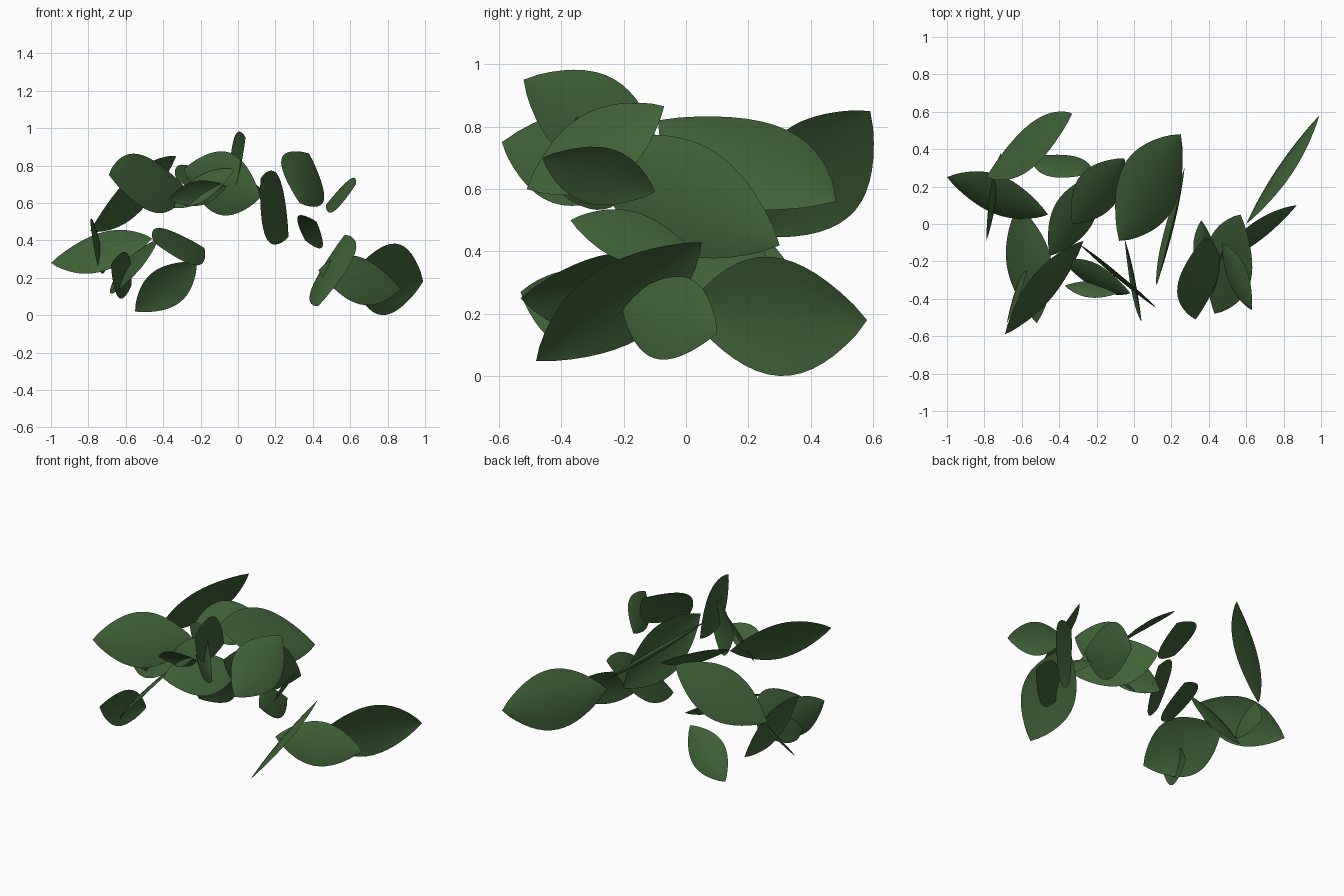
import bpy
import bmesh
import math
from mathutils import Vector

default_cube = bpy.data.objects.get("Cube")
if default_cube:
    bpy.data.objects.remove(default_cube, do_unlink=True)

# One leaf green for the whole foliage cluster
green = bpy.data.materials.new("leaf_green")
green.use_nodes = True
leaf_color = (.05, .125, .038, 1)
green.diffuse_color = leaf_color
shader = next(n for n in green.node_tree.nodes if n.type == 'BSDF_PRINCIPLED')
shader.inputs["Base Color"].default_value = leaf_color
shader.inputs["Roughness"].default_value = .8

ROWS = 16
COLUMNS = 6


def leaf(name, base, tip, facing, half_width):
    """Pointed, slightly cupped blade from base to tip, facing a direction."""
    base, tip = Vector(base), Vector(tip)
    axis = (tip - base).normalized()
    side = Vector(facing).cross(axis).normalized()
    normal = axis.cross(side)
    length = (tip - base).length

    bm = bmesh.new()
    grid = []
    for row in range(ROWS + 1):
        t = row / ROWS
        swell = max(math.sin(math.pi * t), 0) ** .85
        if row in (0, ROWS):
            grid.append([bm.verts.new(base.lerp(tip, t))] * (COLUMNS + 1))
            continue
        line = []
        for column in range(COLUMNS + 1):
            u = 2 * column / COLUMNS - 1
            # The midrib bows out and the edges curl back
            lift = length * .02 * swell - half_width * .14 * u * u * swell
            point = base.lerp(tip, t) + side * (u * half_width * swell) + normal * lift
            line.append(bm.verts.new(point))
        grid.append(line)

    for lower, upper in zip(grid, grid[1:]):
        for c in range(COLUMNS):
            ring = [lower[c], lower[c + 1], upper[c + 1], upper[c]]
            bm.faces.new(list(dict.fromkeys(ring)))

    mesh = bpy.data.meshes.new(name)
    bm.to_mesh(mesh)
    bm.free()
    mesh.materials.append(green)
    mesh.shade_smooth()
    obj = bpy.data.objects.new(name, mesh)
    bpy.context.scene.collection.objects.link(obj)
    return obj


# Low leaves on the left
leaf("low_left_outer_leaf", (.6, 0, .21), (.99, .58, .18), (-.8, .55, .2), .195)
leaf("low_left_side_leaf", (.43, -.21, .24), (.87, .1, .14), (.55, -.75, .35), .14)
leaf("low_left_front_leaf", (.57, .05, .43), (.43, -.48, .05), (-.75, -.33, .6), .175)

# High leaves on the left
leaf("high_left_broad_leaf", (.38, -.07, .865), (.33, -.51, .6), (.72, -.42, .56), .165)
leaf("high_left_outer_leaf", (.47, -.1, .59), (.63, -.46, .7), (-.85, -.15, .5), .105)
leaf("high_left_small_leaf", (.36, .02, .4), (.42, -.37, .5), (.75, 0, .6), .105)

# Central leaves
leaf("center_side_leaf", (.12, -.33, .73), (.27, .3, .42), (.95, -.28, -.08), .18)
leaf("center_back_leaf", (-.08, -.09, .82), (.25, .48, .56), (.62, -.02, .72), .21)
leaf("center_upright_leaf", (-.05, -.08, .7), (.04, -.52, .95), (.98, .15, -.05), .145)
leaf("center_front_leaf", (-.29, -.11, .78), (.12, -.45, .63), (-.64, -.77, 0), .17)
leaf("center_top_leaf", (-.33, 0, .73), (-.05, .35, .7), (.52, -.38, .77), .155)
leaf("center_low_leaf", (-.45, -.17, .39), (-.18, .27, .36), (.56, -.36, .75), .15)

# High leaves on the right
leaf("high_right_front_leaf", (-.27, -.09, .67), (-.69, -.59, .75), (.72, -.6, .45), .175)
leaf("high_right_back_leaf", (-.79, .25, .45), (-.33, .59, .85), (-.76, .45, .47), .17)
leaf("high_right_narrow_leaf", (-.38, -.2, .58), (-.02, -.37, .78), (-.6, -.6, .55), .1)
leaf("high_right_small_leaf", (-.37, -.33, .62), (-.06, -.36, .69), (-.2, .8, .5), .08)

# Low leaves on the right
leaf("low_right_outer_leaf", (-.46, .05, .41), (-1, .25, .28), (-.4, -.64, .66), .15)
leaf("low_right_broad_leaf", (-.62, .1, .28), (-.52, -.53, .25), (-.75, -.16, .65), .185)
leaf("low_right_side_leaf", (-.71, .38, .24), (-.79, -.09, .5), (.97, -.1, .13), .125)
leaf("low_right_front_leaf", (-.57, -.18, .16), (-.68, -.53, .27), (-.94, .3, .1), .125)
leaf("low_right_back_leaf", (-.22, .27, .285), (-.55, .36, .02), (-.2, .9, .4), .12)
